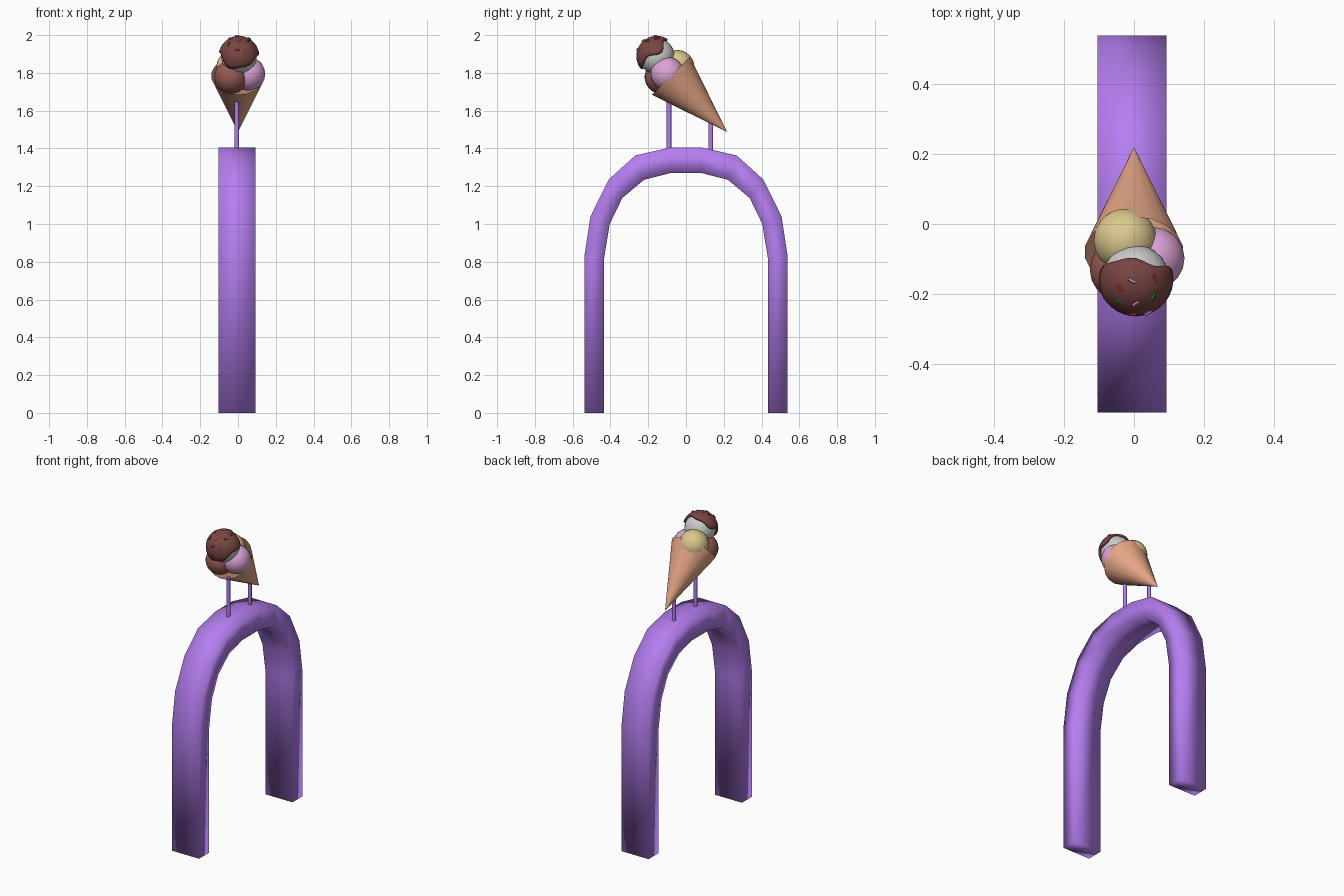
import bpy, bmesh, math
from mathutils import Vector, Matrix

if "Cube" in bpy.data.objects:
    bpy.data.objects.remove(bpy.data.objects["Cube"])


def material(name, rgb):
    m = bpy.data.materials.new(name)
    m.diffuse_color = (*rgb, 1)
    m.use_nodes = True
    m.node_tree.nodes["Principled BSDF"].inputs["Base Color"].default_value = m.diffuse_color
    return m


PURPLE = material("purple", (0.46, 0.21, 0.87))
WAFER = material("wafer", (0.79, 0.38, 0.24))
CHOC = material("chocolate", (0.30, 0.10, 0.085))
VANILLA = material("vanilla", (0.72, 0.58, 0.27))
PINK = material("pink", (0.72, 0.37, 0.68))
SAUCE = material("sauce", (0.19, 0.06, 0.055))
RED = material("red", (0.7, 0.03, 0.03))
GREEN = material("green", (0.03, 0.25, 0.05))

TILT = Vector((0, -1, 1)).normalized()          # cone axis, tip to rim
TILT_ROT = TILT.to_track_quat('Z', 'Y').to_matrix().to_4x4()


def finish(bm, name, mat=None, smooth=None):
    bmesh.ops.recalc_face_normals(bm, faces=bm.faces)
    me = bpy.data.meshes.new(name)
    bm.to_mesh(me)
    bm.free()
    ob = bpy.data.objects.new(name, me)
    bpy.context.collection.objects.link(ob)
    if mat:
        me.materials.append(mat)
    if smooth:
        bpy.ops.object.select_all(action='DESELECT')
        ob.select_set(True)
        bpy.context.view_layer.objects.active = ob
        bpy.ops.object.shade_smooth_by_angle(angle=math.radians(smooth))
    return ob


def ball(name, loc, r, mat=None):
    bm = bmesh.new()
    bmesh.ops.create_uvsphere(bm, u_segments=24, v_segments=14, radius=r,
                              matrix=Matrix.Translation(loc) @ TILT_ROT)
    finish(bm, name, mat, 60)


def post(name, y, z0, z1):
    bm = bmesh.new()
    bmesh.ops.create_cone(bm, cap_ends=True, segments=8, radius1=0.012, radius2=0.012,
                          depth=z1 - z0, matrix=Matrix.Translation((-0.006, y, (z0 + z1) / 2)))
    finish(bm, name, PURPLE, 50)


# Arch: rectangular section swept along a faceted arc, shaded soft all round
outer = [(-0.538, 0), (-0.538, 0.83), (-0.506, 1.04), (-0.408, 1.237), (-0.268, 1.363), (-0.088, 1.404)]
inner = [(-0.435, 0), (-0.435, 0.81), (-0.404, 1.0), (-0.337, 1.138), (-0.222, 1.234), (-0.085, 1.269)]
outer += [(-y, z) for y, z in reversed(outer)]
inner += [(-y, z) for y, z in reversed(inner)]
bm = bmesh.new()
rings = [[bm.verts.new((x, *p)) for x, p in ((-0.104, o), (0.093, o), (0.093, i), (-0.104, i))]
         for o, i in zip(outer, inner)]
for a, b in zip(rings, rings[1:]):
    for k in range(4):
        bm.faces.new((a[k], a[(k + 1) % 4], b[(k + 1) % 4], b[k]))
bm.faces.new(rings[0])
bm.faces.new(rings[-1])
finish(bm, "arch", PURPLE, 180)

# Support posts
post("front_post", -0.09, 1.38, 1.66)
post("back_post", 0.132, 1.38, 1.545)

# Cone
rim = Vector((0, -0.08, 1.785))
length = 0.417
bm = bmesh.new()
bmesh.ops.create_cone(bm, cap_ends=False, segments=18, radius1=0.002, radius2=0.142, depth=length,
                      matrix=Matrix.Translation(rim - TILT * length / 2) @ TILT_ROT)
finish(bm, "cone", WAFER, 60)

# Scoops
ball("chocolate_scoop", (-0.037, -0.13, 1.778), 0.089, CHOC)
ball("pink_scoop", (0.055, -0.098, 1.795), 0.089, PINK)
ball("vanilla_scoop", (-0.025, -0.046, 1.831), 0.09, VANILLA)
top = Vector((0.005, -0.155, 1.888))
ball("top_scoop", top, 0.095)

# Sauce cap with a wavy, slightly flared edge
R = 0.108
SEG, ROWS = 36, 8
bm = bmesh.new()
pole = bm.verts.new((0, 0, R))
grid = []
for j in range(1, ROWS + 1):
    ring = []
    for s in range(SEG):
        phi = 2 * math.pi * s / SEG
        limit = math.radians(79 + 8 * math.sin(3 * phi + 0.6) + 5 * math.sin(5 * phi))
        t = limit * j / ROWS
        ring.append(bm.verts.new((R * math.sin(t) * math.cos(phi),
                                  R * math.sin(t) * math.sin(phi), R * math.cos(t))))
    grid.append(ring)
for s in range(SEG):
    n = (s + 1) % SEG
    bm.faces.new((pole, grid[0][s], grid[0][n]))
    for a, b in zip(grid, grid[1:]):
        bm.faces.new((a[s], b[s], b[n], a[n]))
bm.transform(Matrix.Translation(top) @ TILT_ROT)
sauce = finish(bm, "sauce", SAUCE, 50)
mod = sauce.modifiers.new("thickness", 'SOLIDIFY')
mod.thickness = 0.014
mod.offset = -1

# Sprinkles: x, y on the cap seen from above, turn, colour
sprinkles = [(-0.04, -0.183, 0, RED), (-0.005, -0.162, 25, PINK), (0.06, -0.155, 25, RED),
             (0.055, -0.206, 20, GREEN), (0.006, -0.226, 40, PINK), (-0.048, -0.223, 95, GREEN),
             (-0.003, -0.257, 10, RED), (0.04, -0.252, 30, PINK)]
for n, (x, y, turn, mat) in enumerate(sprinkles):
    dx, dy = x - top.x, y - top.y
    d = Vector((dx, dy, math.sqrt(max(R * R - dx * dx - dy * dy, 0)))).normalized()
    m = (Matrix.Translation(top + d * (R + 0.001)) @ d.to_track_quat('Z', 'Y').to_matrix().to_4x4()
         @ Matrix.Rotation(math.radians(turn), 4, 'Z') @ Matrix.Rotation(math.pi / 2, 4, 'Y'))
    bm = bmesh.new()
    bmesh.ops.create_cone(bm, cap_ends=True, segments=6, radius1=0.005, radius2=0.005,
                          depth=0.022, matrix=m)
    finish(bm, f"sprinkle_{n + 1}", mat)
